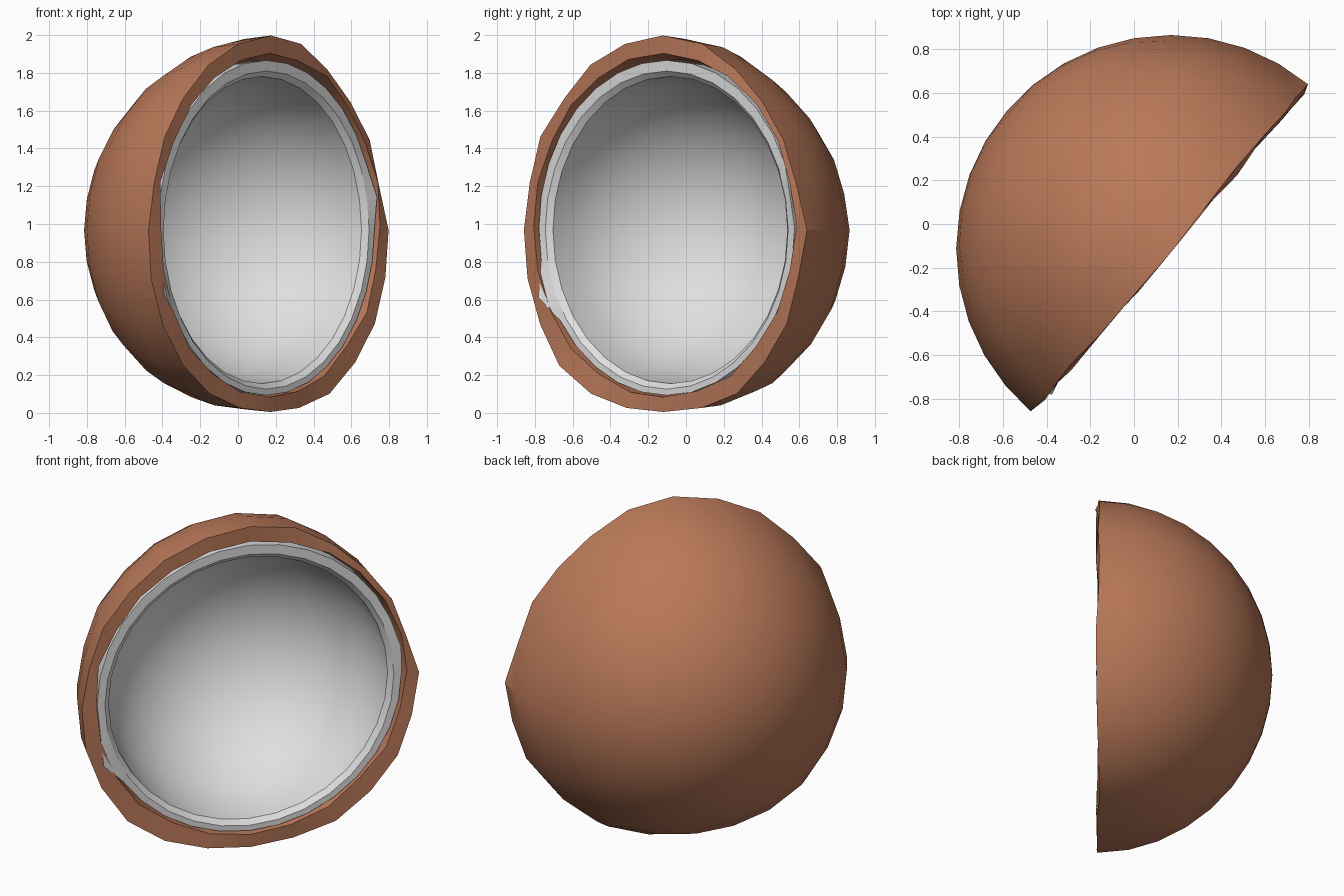
import bpy, bmesh, math, random
from mathutils import Vector

if "Cube" in bpy.data.objects:
    bpy.data.objects.remove(bpy.data.objects["Cube"], do_unlink=True)

random.seed(4)
CENTRE = Vector((0.165, -0.115, 0.968))
ACROSS = Vector((0.646, 0.763, 0.0)).normalized()   # horizontal line along the cut
UP = Vector((0, 0, 1))
OPEN = ACROSS.cross(UP)                             # direction the cut faces


def material(name, rgb):
    mat = bpy.data.materials.new(name)
    mat.use_nodes = True
    mat.diffuse_color = (*rgb, 1)
    bsdf = mat.node_tree.nodes["Principled BSDF"]
    bsdf.inputs["Base Color"].default_value = (*rgb, 1)
    bsdf.inputs["Roughness"].default_value = 0.8
    return mat


def place(radius, angle, depth, rise=0.0):
    """Point at a polar position on the cut, moved out of it by depth."""
    return (CENTRE + ACROSS * radius * math.cos(angle)
            + UP * (radius * math.sin(angle) + rise) + OPEN * depth)


def bowl(name, loops, mat, start=None, end=None):
    """Skin loops of points, optionally closed by a pole at either end."""
    bm = bmesh.new()
    loops = [[bm.verts.new(p) for p in loop] for loop in loops]
    segs = len(loops[0])
    for a, b in zip(loops, loops[1:]):
        for j in range(segs):
            k = (j + 1) % segs
            bm.faces.new((a[j], a[k], b[k], b[j]))
    if start:
        p = bm.verts.new(start)
        for j in range(segs):
            bm.faces.new((p, loops[0][(j + 1) % segs], loops[0][j]))
    if end:
        p = bm.verts.new(end)
        for j in range(segs):
            bm.faces.new((loops[-1][j], loops[-1][(j + 1) % segs], p))
    mesh = bpy.data.meshes.new(name)
    bm.to_mesh(mesh)
    bm.free()
    mesh.materials.append(mat)
    obj = bpy.data.objects.new(name, mesh)
    bpy.context.collection.objects.link(obj)
    bpy.ops.object.select_all(action="DESELECT")
    obj.select_set(True)
    bpy.context.view_layer.objects.active = obj
    bpy.ops.object.shade_smooth_by_angle(angle=math.radians(26))


brown = material("husk brown", (0.49, 0.19, 0.10))
white = material("flesh white", (0.74, 0.74, 0.74))

# Husk: round dome that turns uneven towards a rough broken rim
R = 0.98
RIM = [0.985, 0.94, 0.953, 0.957, 0.98, 1.02, 1.03, 1.02, 1.01, 0.987, 0.99, 0.97,
       0.98, 0.99, 1.0, 1.015, 1.0, 0.975, 0.963, 0.975, 1.0, 0.99, 0.99, 0.972]
HUSK_ANGLES = [math.tau * j / len(RIM) for j in range(len(RIM))]
STEPS = 9
husk = []
for i in range(1, STEPS):
    a = math.pi / 2 * i / STEPS
    s = math.sin(a)
    husk.append([place(s * (R + (rim - R) * s ** 4), t, -R * math.cos(a))
                 for rim, t in zip(RIM, HUSK_ANGLES)])
husk.append([place(rim, t, random.uniform(-0.012, 0.015))
             for rim, t in zip(RIM, HUSK_ANGLES)])
# Inner edge of the rim and the short wall behind it
husk.append([place(0.905 + random.uniform(-0.008, 0.012), t,
                   random.uniform(-0.008, 0.02), 0.02) for t in HUSK_ANGLES])
husk.append([place(0.893, t, -0.12, 0.01) for t in HUSK_ANGLES])
bowl("husk", husk, brown, start=place(0, 0, -R))

# Flesh: outer wall, flat ring, bevelled lip, hollow bowl
SEGS = 32
profile = [(0.88, -0.12, 0.012), (0.887, -0.02, 0.012),
           (0.842, -0.02, 0), (0.813, -0.048, 0)]
for i in range(1, 9):
    a = math.pi / 2 * i / 9
    profile.append((0.813 * math.cos(a), -0.048 - 0.808 * math.sin(a), 0))
flesh = [[place(r, math.tau * j / SEGS, d, rise) for j in range(SEGS)]
         for r, d, rise in profile]
# Two torn tabs where the ring overlaps the husk
for j, r, d in ((18, 0.93, 0.018), (1, 0.895, 0.005)):
    flesh[1][j] = place(r, math.tau * j / SEGS, d)
bowl("flesh", flesh, white, end=place(0, 0, -0.856))
